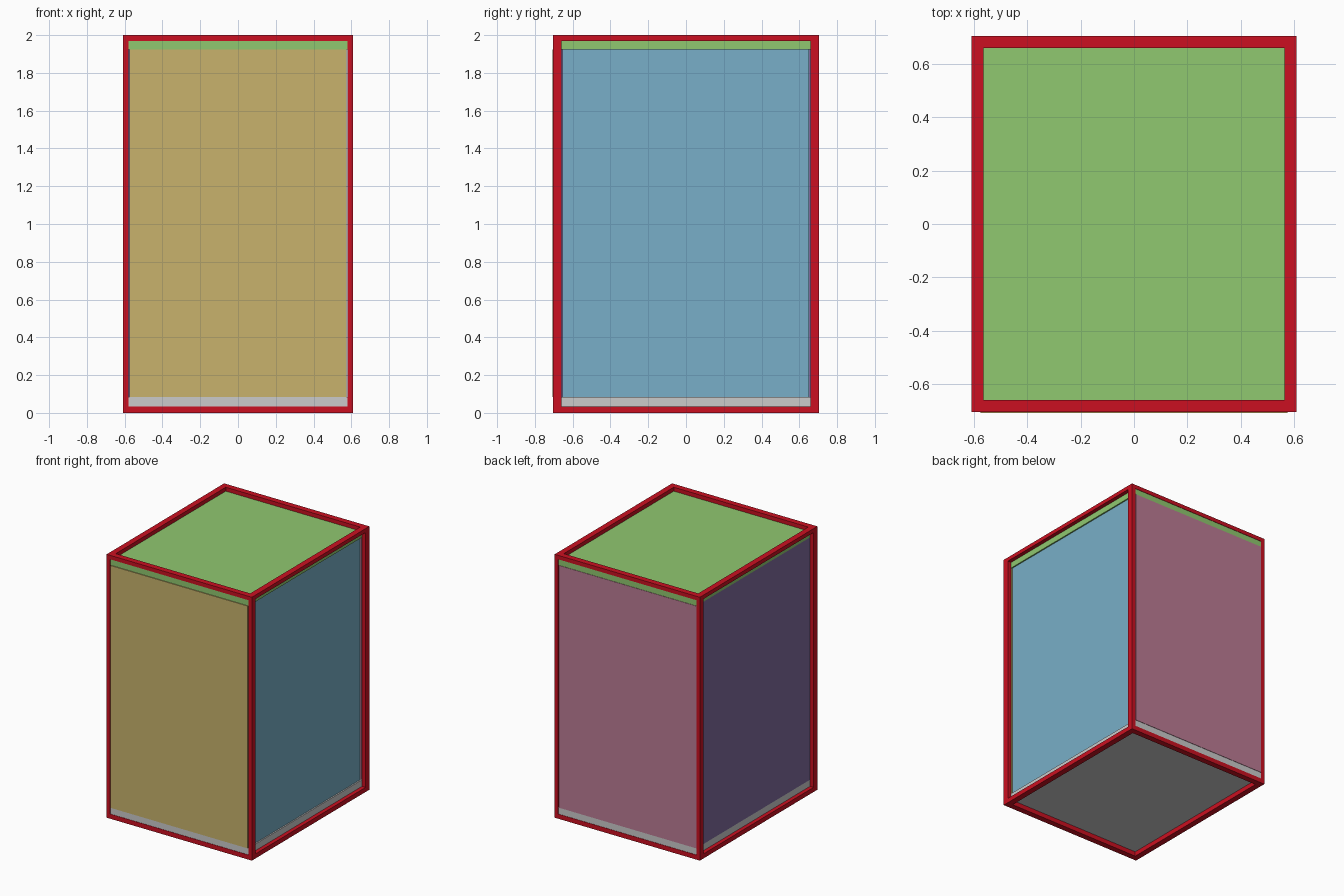
import bpy
import bmesh
from mathutils import Vector

if "Cube" in bpy.data.objects:
    bpy.data.objects.remove(bpy.data.objects["Cube"])

W, D, H = 0.61, 0.705, 2.0      # half width, half depth, height
T, F = 0.03, 0.045              # narrow and wide sides of the frame bars


def material(name, rgb):
    m = bpy.data.materials.new(name)
    m.diffuse_color = (*rgb, 1)
    m.use_nodes = True
    m.node_tree.nodes["Principled BSDF"].inputs["Base Color"].default_value = m.diffuse_color
    return m


def boxes(name, spans, mat=None):
    """One object made of boxes given as (x0, x1, y0, y1, z0, z1)."""
    bm = bmesh.new()
    for x0, x1, y0, y1, z0, z1 in spans:
        verts = bmesh.ops.create_cube(bm, size=1)["verts"]
        bmesh.ops.scale(bm, verts=verts, vec=(x1 - x0, y1 - y0, z1 - z0))
        bmesh.ops.translate(bm, verts=verts,
                            vec=Vector((x0 + x1, y0 + y1, z0 + z1)) / 2)
    mesh = bpy.data.meshes.new(name)
    bm.to_mesh(mesh)
    bm.free()
    ob = bpy.data.objects.new(name, mesh)
    bpy.context.collection.objects.link(ob)
    if mat:
        mesh.materials.append(mat)
    return ob


red = material("red", (0.6, 0.005, 0.015))
green = material("green", (0.28, 0.58, 0.16))
tan = material("tan", (0.58, 0.45, 0.15))
blue = material("blue", (0.19, 0.43, 0.58))
pink = material("pink", (0.50, 0.20, 0.30))
purple = material("purple", (0.22, 0.15, 0.35))

# Corner posts
def side(s, inner, outer):
    return (inner, outer) if s > 0 else (-outer, -inner)


boxes("corner_posts", [(*side(sx, W - T, W), *side(sy, D - F, D), 0, H)
                       for sx in (-1, 1) for sy in (-1, 1)], red)

# Top and bottom rails
for name, z0, z1 in (("bottom_rails", 0, T + 0.005), ("top_rails", H - T, H)):
    rails = []
    for s in (-1, 1):
        rails.append((-W + T, W - T, *side(s, D - F, D), z0, z1))
        rails.append((*side(s, W - F, W), -D + F, D - F, z0, z1))
    boxes(name, rails, red)

# Floor and roof slabs
boxes("floor", [(-W + T, W - T, -D + 0.003, D - 0.003, 0.035, 0.085)])
boxes("roof", [(-W + T, W - T, -D + 0.003, D - 0.003, 1.925, 1.97)], green)

# Wall panels: front and back flush, sides recessed behind the posts
Z = (0.085, 1.925)
boxes("front_panel", [(-0.575, 0.575, -D - 0.003, -D + F, *Z)], tan)
boxes("back_panel", [(-0.58, 0.575, D - F, D, *Z)], pink)
boxes("right_panel", [(0.53, 0.57, -0.655, 0.65, *Z)], blue)
boxes("left_panel", [(-0.58, -0.535, -0.66, 0.66, *Z)], purple)
